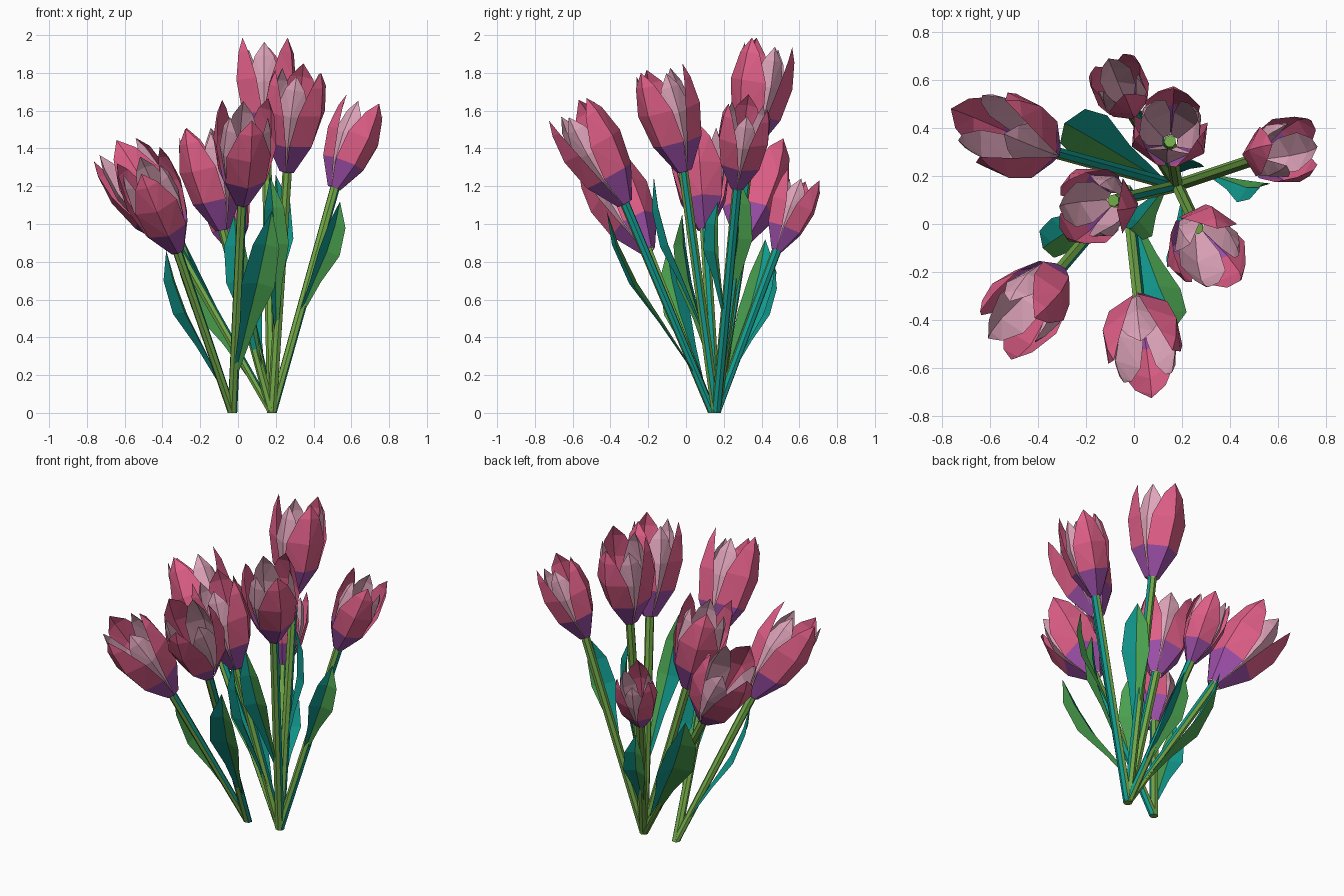
import bpy, math, random
from mathutils import Vector

if "Cube" in bpy.data.objects:
    bpy.data.objects.remove(bpy.data.objects["Cube"])

random.seed(4)


def mat(name, c):
    m = bpy.data.materials.new(name)
    m.diffuse_color = (*c, 1)
    m.use_nodes = True
    m.node_tree.nodes["Principled BSDF"].inputs["Base Color"].default_value = m.diffuse_color
    return m


PINK = mat("petal_pink", (0.75, 0.115, 0.25))
PALE = mat("petal_pale", (0.75, 0.38, 0.50))
PURPLE = mat("petal_base_purple", (0.34, 0.08, 0.40))
GREEN = mat("leaf_green", (0.07, 0.36, 0.08))
TEAL = mat("leaf_teal", (0.006, 0.32, 0.27))
STEM = mat("stem_green", (0.18, 0.42, 0.07))


def make(name, verts, faces, mats, idx):
    me = bpy.data.meshes.new(name)
    me.from_pydata(verts, [], faces)
    for m in mats:
        me.materials.append(m)
    for p, i in zip(me.polygons, idx):
        p.material_index = i
    ob = bpy.data.objects.new(name, me)
    bpy.context.collection.objects.link(ob)
    return ob


# petal rows: height, radius, half angle (degrees), as fractions of flower length
ROWS = [(0.0, 0.07, 60), (0.29, 0.225, 56), (0.60, 0.285, 46), (0.86, 0.265, 25)]


# flower: three pink outer petals around three pale inner ones
def flower(name, base, top, turn):
    axis = top - base
    length = axis.length
    q = axis.to_track_quat('Z', 'Y')
    verts, faces, idx = [], [], []
    for k in range(6):
        inner = k % 2
        rs, hs = (0.82, 0.95) if inner else (1.0, 1.0)
        hs *= random.uniform(0.95, 1.0)
        a0 = turn + k * math.pi / 3
        n = len(verts)
        for z, r, half in ROWS:
            for s in (-1, 0, 1):
                a = a0 + s * math.radians(half)
                rr = r * rs * (1.06 if s == 0 else 0.97)
                verts.append(Vector((rr * math.cos(a), rr * math.sin(a), z * hs)))
        verts.append(Vector((0.24 * rs * math.cos(a0), 0.24 * rs * math.sin(a0), hs)))
        for i in range(3):
            for j in range(2):
                a, b = n + 3 * i + j, n + 3 * i + j + 1
                c, d = b + 3, a + 3
                faces += [(a, b, c), (a, c, d)] if j else [(a, b, d), (b, c, d)]
                idx += [2 if i == 0 and not inner else inner] * 2
        t = n + 12
        faces += [(n + 9, n + 10, t), (n + 10, n + 11, t)]
        idx += [inner] * 2
    verts = [base + q @ (v * length) for v in verts]
    make(name, verts, faces, [PINK, PALE, PURPLE], idx)


def stem(name, p0, p1, radius=0.026, n=7):
    q = (p1 - p0).to_track_quat('Z', 'Y')
    verts = []
    for p in (p0, p1):
        for i in range(n):
            a = 2 * math.pi * i / n
            v = q @ Vector((math.cos(a), math.sin(a), 0)) * radius
            if p is p0:
                v.z = 0
            verts.append(p + v)
    faces = [(i, (i + 1) % n, n + (i + 1) % n, n + i) for i in range(n)]
    faces += [tuple(reversed(range(n))), tuple(range(n, 2 * n))]
    ob = make(name, verts, faces, [STEM, TEAL], [0] * (n + 2))
    for p in ob.data.polygons:
        p.material_index = 1 if p.normal.x > 0.75 else 0


# leaf: creased blade that leaves the stem low down and rises to the tip
def leaf(name, p0, tip, width, out):
    d = tip - p0
    side = d.cross(out).normalized()
    up = side.cross(d).normalized()
    verts = []
    for t, w, sag in [(0.06, 0.15, 0), (0.36, 0.5, 0.02), (0.6, 1.0, 0.04), (0.82, 0.8, 0.03)]:
        c = p0 + d * t + up * sag
        fold = up * (0.35 * w * width)
        verts += [c + side * w * width + fold, c, c - side * w * width + fold]
    verts.append(tip)
    faces, idx = [], []
    for i in range(3):
        for j in range(2):
            a = 3 * i + j
            faces += [(a, a + 1, a + 4), (a, a + 4, a + 3)]
            idx += [j, j]
    faces += [(9, 10, 12), (10, 11, 12)]
    idx += [0, 1]
    make(name, verts, faces, [GREEN, TEAL], idx)


LEFT, RIGHT = Vector((-0.03, 0.14, 0)), Vector((0.18, 0.16, 0))

# stem foot, flower base, flower top, leaf tip, leaf half width, leaf start along stem
TULIPS = [
    (RIGHT, (-0.34, 0.30, 0.91), (-0.66, 0.43, 1.43), (-0.29, 0.42, 0.92), 0.11, 0.1),
    (RIGHT, (-0.02, 0.48, 0.86), (-0.08, 0.63, 1.26), (0.02, 0.47, 0.78), 0.07, 0.2),
    (RIGHT, (0.15, 0.34, 1.41), (0.15, 0.43, 1.98), (0.20, 0.27, 1.26), 0.08, 0.3),
    (RIGHT, (0.51, 0.27, 1.19), (0.69, 0.33, 1.65), (0.54, 0.17, 1.12), 0.07, 0.4),
    (RIGHT, (0.26, -0.01, 1.28), (0.33, -0.16, 1.84), (0.17, -0.17, 1.25), 0.07, 0.3),
    (LEFT, (0.02, -0.32, 1.11), (0.05, -0.61, 1.63), (0.18, -0.42, 1.07), 0.09, 0.15),
    (LEFT, (-0.32, -0.20, 0.86), (-0.53, -0.45, 1.35), (-0.38, -0.10, 0.86), 0.08, 0.1),
    (RIGHT, (-0.08, 0.10, 0.97), (-0.21, 0.06, 1.53), (-0.02, -0.02, 1.05), 0.08, 0.2),
]

for i, (foot, base, top, tip, width, start) in enumerate(TULIPS, 1):
    base, top, tip = Vector(base), Vector(top), Vector(tip)
    flower(f"tulip_flower_{i}", base, top, random.uniform(0, 2))
    stem(f"tulip_stem_{i}", foot, base + (top - base) * 0.05)
    out = Vector((tip.x - 0.08, tip.y - 0.15, 0)).normalized()
    if i == 4:
        out = Vector((0.6, -0.8, 0))
    leaf(f"tulip_leaf_{i}", foot.lerp(base, start), tip, width, out)
